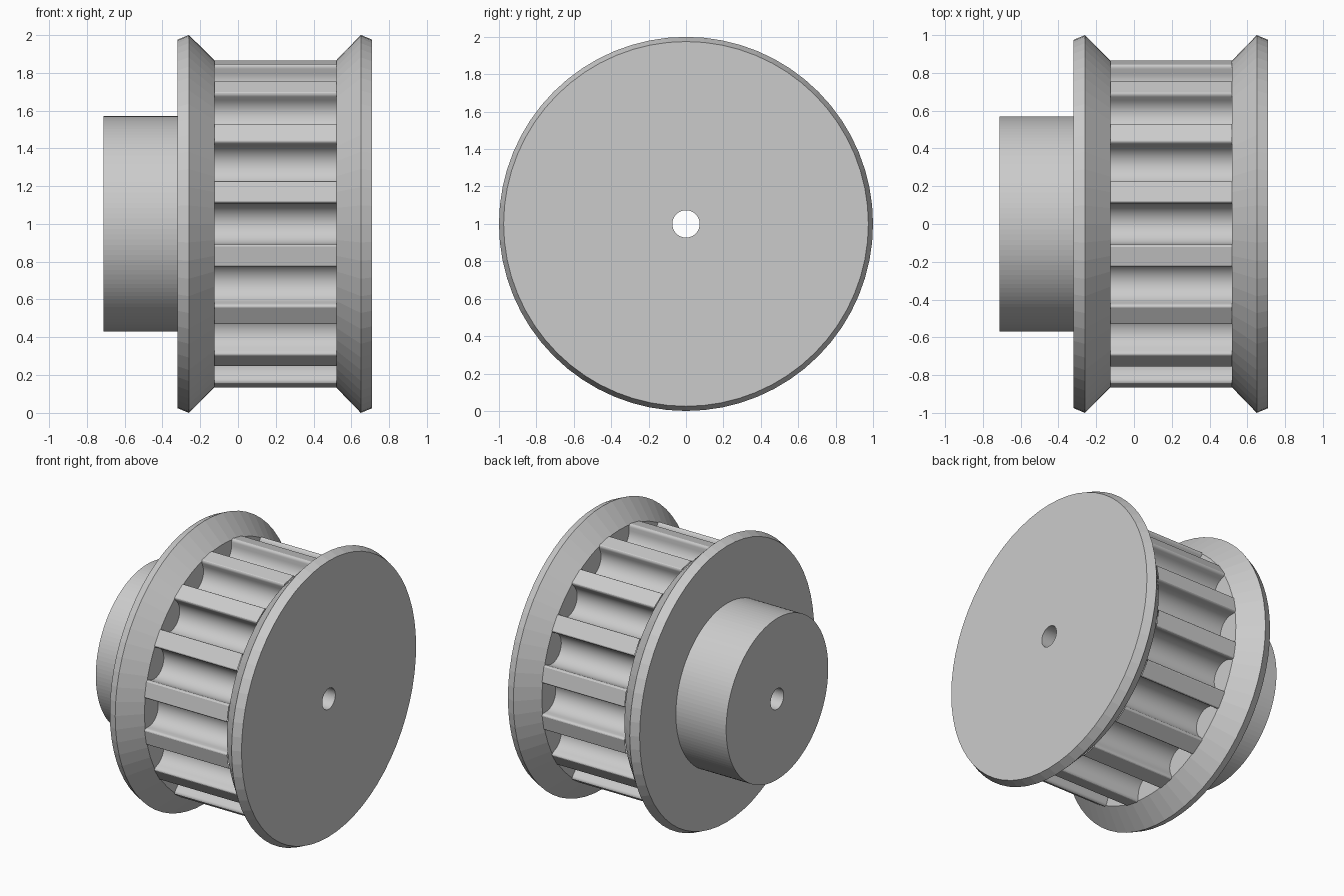
import bpy, bmesh
from math import sin, cos, pi, radians

if "Cube" in bpy.data.objects:
    bpy.data.objects.remove(bpy.data.objects["Cube"])

AXIS_Z = 1.0
TEETH = 16
X0, X1 = -0.125, 0.52          # toothed width
R_TIP, R_BORE, R_HUB, R_INNER = 0.873, 0.073, 0.57, 0.70


def skin(name, rings):
    """Join a list of equal-length closed rings with quads."""
    bm = bmesh.new()
    loops = [[bm.verts.new(p) for p in ring] for ring in rings]
    n = len(loops[0])
    for a, b in zip(loops, loops[1:]):
        for j in range(n):
            k = (j + 1) % n
            bm.faces.new((a[j], a[k], b[k], b[j]))
    mesh = bpy.data.meshes.new(name)
    bm.to_mesh(mesh)
    bm.free()
    obj = bpy.data.objects.new(name, mesh)
    bpy.context.collection.objects.link(obj)
    return obj


def circle(x, r, n):
    return [(x, r * cos(2 * pi * j / n), AXIS_Z + r * sin(2 * pi * j / n)) for j in range(n)]


def lathe(name, profile, n):
    return skin(name, [circle(x, r, n) for x, r in profile])


# Hub with its end face
lathe("hub", [(-0.713, R_BORE), (-0.713, R_HUB), (-0.32, R_HUB)], 128)

# Flanges: bevelled rim, sloped belt side, wall behind the grooves
lathe("left_flange", [(-0.32, R_HUB), (-0.32, 0.975), (-0.26, 1.0),
                      (X0, 0.866), (X0, R_INNER)], 64)
lathe("right_flange", [(X1, R_INNER), (X1, 0.866), (0.65, 1.0),
                       (0.71, 0.975), (0.71, R_BORE)], 64)

# Shaft bore
lathe("bore", [(0.71, R_BORE), (-0.713, R_BORE)], 64)

# Groove section as (depth, sideways): rounded lips, straight walls, round bottom
half = radians(7.95)
lip_side = R_TIP * sin(half)
lip_r = R_TIP * cos(half)
r_groove, wall = 0.107, 0.045
fillet = lip_side - r_groove
lip = [(fillet * (1 - cos(t * pi / 8)), lip_side - fillet * sin(t * pi / 8)) for t in range(5)]
lip = [(d * 1.5, s) for d, s in lip]
arc = [(wall + r_groove * sin(t * pi / 20), r_groove * cos(t * pi / 20)) for t in range(21)]
groove = [(d, -s) for d, s in lip] + [(d, -s) for d, s in arc] + [(d, s) for d, s in reversed(lip)]

# Toothed drum
outline = []
for i in range(TEETH):
    a = 2 * pi * i / TEETH
    for d, s in groove:
        r = lip_r - d
        outline.append((r * cos(a) - s * sin(a), AXIS_Z + r * sin(a) + s * cos(a)))
drum = skin("toothed_drum", [[(x, y, z) for y, z in outline] for x in (X0, X1)])

# Smooth the groove curves, keep land edges crisp
bpy.context.view_layer.objects.active = drum
drum.select_set(True)
bpy.ops.object.shade_smooth_by_angle(angle=radians(25))
